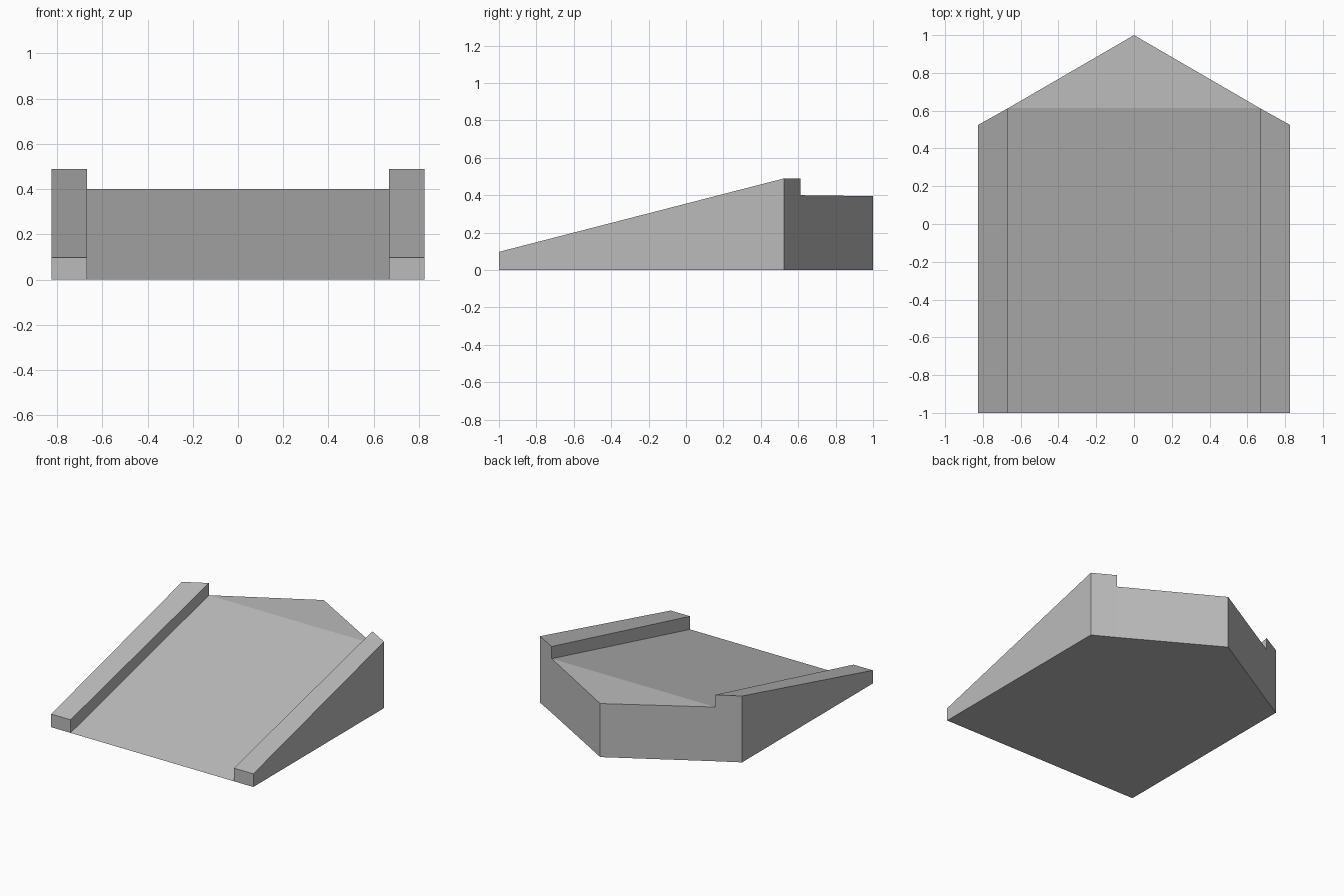
import bpy
import bmesh

cube = bpy.data.objects.get("Cube")
if cube:
    bpy.data.objects.remove(cube, do_unlink=True)

# One plain grey for the whole ramp
grey = bpy.data.materials.new("plain_grey")
grey.use_nodes = True
colour = (0.5, 0.5, 0.5, 1)
grey.diffuse_color = colour
grey.node_tree.nodes["Principled BSDF"].inputs["Base Color"].default_value = colour

HALF, INNER = 0.825, 0.667        # outer half width, inner face of the curbs
FRONT, SIDE_END, BACK = -1.0, 0.525, 1.0
CREST = 0.613                     # where the slope meets the pointed landing


def block(name, outline, tops):
    """Solid over a footprint of (x, y, top height), with top faces by index."""
    bm = bmesh.new()
    low = [bm.verts.new((x, y, 0)) for x, y, z in outline]
    # A corner of zero height shares its floor vertex
    high = [bm.verts.new(p) if p[2] else v for p, v in zip(outline, low)]
    bm.faces.new(low[::-1])
    for face in tops:
        bm.faces.new([high[i] for i in face])
    for i in range(len(low)):
        j = (i + 1) % len(low)
        wall = list(dict.fromkeys((low[i], low[j], high[j], high[i])))
        if len(wall) > 2:
            bm.faces.new(wall)
    bmesh.ops.recalc_face_normals(bm, faces=bm.faces)
    mesh = bpy.data.meshes.new(name)
    bm.to_mesh(mesh)
    bm.free()
    mesh.materials.append(grey)
    obj = bpy.data.objects.new(name, mesh)
    bpy.context.collection.objects.link(obj)
    return obj


# Sloping deck with a pointed landing behind the crest
block("ramp_deck",
      [(-INNER, FRONT, 0), (INNER, FRONT, 0), (INNER, CREST, 0.4),
       (0, BACK, 0.395), (-INNER, CREST, 0.4)],
      [(0, 1, 2, 4), (2, 3, 4)])

# Raised curbs along both sides, cut to the angle of the rear point
for name, s in (("left_curb", 1), ("right_curb", -1)):
    block(name,
          [(s * INNER, FRONT, 0.097), (s * HALF, FRONT, 0.097),
           (s * HALF, SIDE_END, 0.49), (s * INNER, CREST, 0.49)],
          [(0, 1, 2, 3)])
